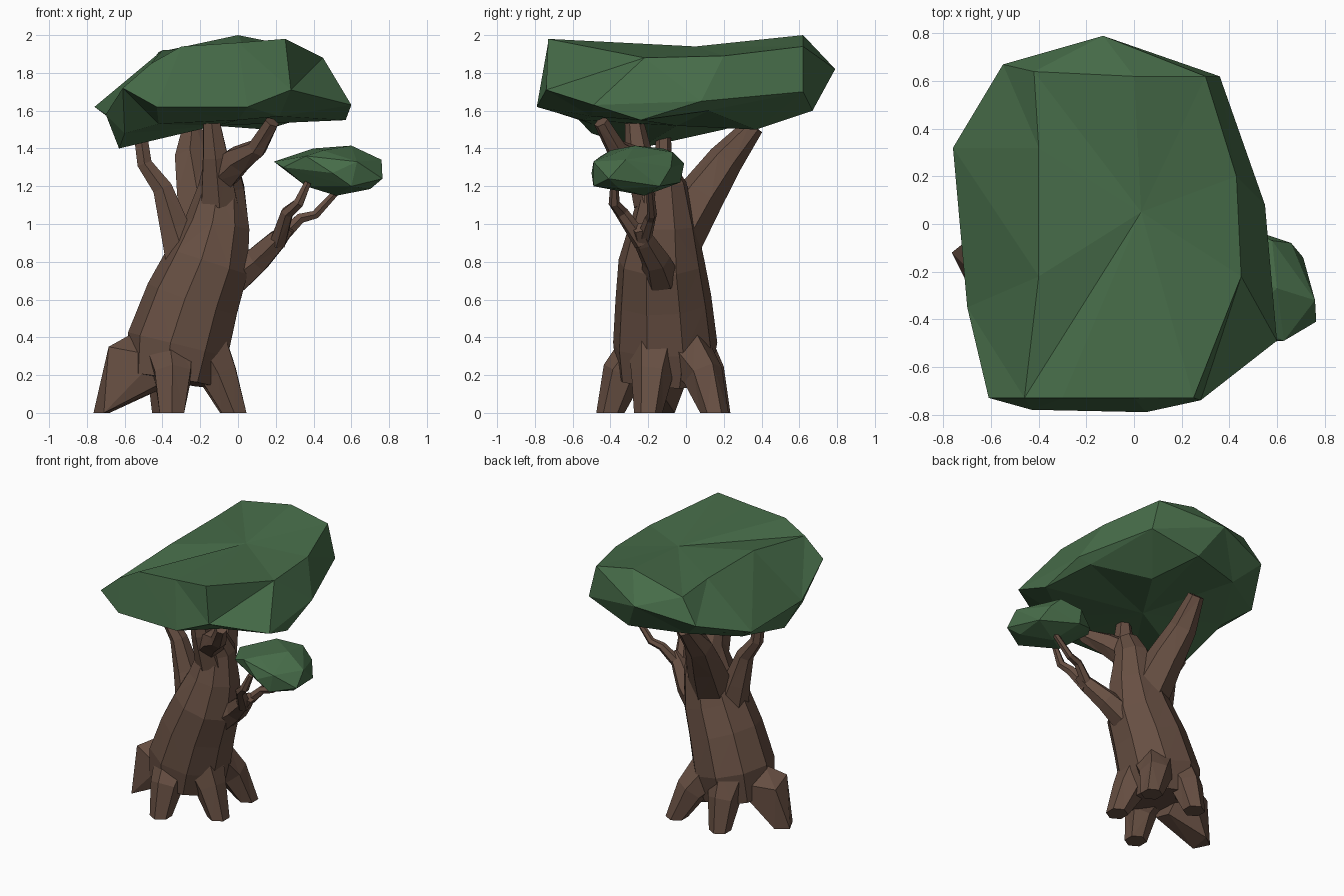
import bpy, bmesh, math
from mathutils import Vector


def material(name, rgb):
    m = bpy.data.materials.new(name)
    m.diffuse_color = (*rgb, 1)
    return m


BARK = material("bark brown", (0.135, 0.078, 0.055))
LEAF = material("leaf green", (0.062, 0.15, 0.066))


def finish(bm, name, mat):
    bmesh.ops.recalc_face_normals(bm, faces=bm.faces)
    me = bpy.data.meshes.new(name)
    bm.to_mesh(me)
    bm.free()
    me.materials.append(mat)
    ob = bpy.data.objects.new(name, me)
    bpy.context.collection.objects.link(ob)
    return ob


def bridge(bm, rings):
    for a, b in zip(rings, rings[1:]):
        n = len(a)
        for i in range(n):
            j = (i + 1) % n
            bm.faces.new((a[i], a[j], b[j], b[i]))


def hull(name, points, mat):
    """Faceted convex lump around the points."""
    bm = bmesh.new()
    for p in points:
        bm.verts.new(p)
    bmesh.ops.convex_hull(bm, input=bm.verts)
    return finish(bm, name, mat)


def limb(name, path, sides=6):
    """Faceted tapering tube through (x, y, z, radius) points, cut flat at the ground."""
    bm = bmesh.new()
    pts = [Vector(p[:3]) for p in path]
    rings = []
    for k, p in enumerate(pts):
        t = (pts[min(k + 1, len(pts) - 1)] - pts[max(k - 1, 0)]).normalized()
        if k == len(pts) - 1 and p.z == 0:
            t = Vector((0, 0, -1))
        u = Vector((0, 1, 0)).cross(t)
        if u.length < 0.4:
            u = Vector((1, 0, 0)).cross(t)
        u.normalize()
        # keep the same starting side on every ring
        if u.x < 0:
            u = -u
        v = t.cross(u)
        ring = []
        for i in range(sides):
            a = 2 * math.pi * (i + 0.5) / sides
            ring.append(bm.verts.new(p + (u * math.cos(a) + v * math.sin(a)) * path[k][3]))
        rings.append(ring)
    bridge(bm, rings)
    bm.faces.new(rings[0])
    bm.faces.new(rings[-1])
    bmesh.ops.triangulate(bm, faces=[f for f in bm.faces if len(f.verts) == 4])
    return finish(bm, name, BARK)


# Leaning trunk
trunk = limb("trunk", [(-0.34, -0.12, 0.17, 0.25), (-0.31, -0.11, 0.36, 0.28),
                       (-0.235, -0.12, 0.6, 0.257), (-0.155, -0.13, 0.8, 0.23),
                       (-0.105, -0.12, 1.0, 0.178), (-0.085, -0.12, 1.2, 0.125),
                       (-0.09, -0.18, 1.33, 0.09)], 9)
parts = []

# Roots: one broad buttress on the left, four narrower ones around the trunk
parts.append(hull("left_root", [
    (-0.685, -0.2, 0.35), (-0.69, -0.06, 0.29), (-0.56, -0.12, 0.42), (-0.42, -0.31, 0.3),
    (-0.42, 0.06, 0.32), (-0.42, -0.14, 0.12), (-0.42, -0.27, 0.15), (-0.765, -0.12, 0.0),
    (-0.71, -0.23, 0.0), (-0.68, -0.06, 0.0)], BARK))
for name, a, b, c in (
        ("front_root", (-0.36, -0.2), (-0.345, -0.34), (-0.35, -0.4)),
        ("right_root", (-0.18, -0.16), (-0.10, -0.18), (-0.02, -0.2)),
        ("right_back_root", (-0.2, -0.02), (-0.11, 0.09), (-0.03, 0.15)),
        ("back_root", (-0.37, 0.0), (-0.38, 0.1), (-0.39, 0.16))):
    parts.append(limb(name, [(*a, 0.34, 0.15), (*b, 0.2, 0.11), (*c, 0.0, 0.075)]))

# Branches holding the big crown
parts.append(limb("left_branch", [
    (-0.26, -0.13, 0.75, 0.13), (-0.335, -0.12, 0.98, 0.09), (-0.4, -0.12, 1.19, 0.06),
    (-0.495, -0.12, 1.32, 0.045), (-0.52, -0.12, 1.5, 0.04)]))
parts.append(limb("back_branch", [
    (-0.17, -0.05, 0.94, 0.15), (-0.21, 0.08, 1.15, 0.125), (-0.25, 0.21, 1.34, 0.095),
    (-0.24, 0.36, 1.52, 0.055)]))
parts.append(limb("middle_branch", [
    (-0.1, -0.17, 1.12, 0.11), (-0.12, -0.25, 1.36, 0.075), (-0.145, -0.28, 1.58, 0.045)]))
parts.append(limb("front_branch", [
    (-0.09, -0.2, 1.26, 0.1), (0.0, -0.28, 1.34, 0.08), (0.1, -0.37, 1.4, 0.055),
    (0.18, -0.45, 1.54, 0.04)]))

# Side branch with a fork under the small crown
parts.append(limb("side_branch", [
    (-0.02, -0.13, 0.72, 0.1), (0.1, -0.16, 0.81, 0.078), (0.2, -0.22, 0.91, 0.06),
    (0.27, -0.25, 0.98, 0.035)]))
parts.append(limb("front_twig", [
    (0.21, -0.23, 0.9, 0.048), (0.26, -0.34, 1.06, 0.036), (0.32, -0.38, 1.11, 0.03),
    (0.37, -0.38, 1.22, 0.02)]))
parts.append(limb("back_twig", [
    (0.23, -0.22, 0.93, 0.04), (0.33, -0.19, 1.03, 0.03), (0.41, -0.18, 1.05, 0.026),
    (0.53, -0.19, 1.18, 0.02)]))

# Weld roots and branches into the trunk as one skin
for part in parts:
    mod = trunk.modifiers.new(part.name, 'BOOLEAN')
    mod.operation = 'UNION'
    mod.solver = 'EXACT'
    mod.object = part
skin = bpy.data.meshes.new_from_object(trunk.evaluated_get(bpy.context.evaluated_depsgraph_get()))
trunk.modifiers.clear()
trunk.data = skin
for part in parts:
    bpy.data.objects.remove(part)

# Big crown: lower, widest and upper outlines, closed by fans
lower = [(-0.42, -0.5, 1.53), (0.0, -0.55, 1.55), (0.22, -0.5, 1.57), (0.57, -0.24, 1.55),
         (0.48, 0.12, 1.6), (0.15, 0.37, 1.5), (0.0, 0.67, 1.6), (-0.4, 0.55, 1.6),
         (-0.6, 0.2, 1.5), (-0.63, -0.25, 1.4), (-0.6, -0.5, 1.48)]
widest = [(-0.43, -0.78, 1.62), (0.05, -0.79, 1.62), (0.28, -0.74, 1.71), (0.6, -0.49, 1.63),
          (0.55, 0.08, 1.65), (0.36, 0.62, 1.7), (-0.13, 0.79, 1.82), (-0.55, 0.67, 1.74),
          (-0.76, 0.32, 1.62), (-0.7, -0.35, 1.58), (-0.61, -0.73, 1.72)]
upper = [(-0.3, -0.73, 1.94), (0.0, -0.73, 1.96), (0.25, -0.73, 1.98), (0.45, -0.22, 1.88),
         (0.43, 0.2, 1.89), (0.3, 0.62, 1.94), (0.0, 0.62, 2.0), (-0.42, 0.64, 1.91),
         (-0.4, 0.32, 1.92), (-0.4, -0.22, 1.92), (-0.46, -0.73, 1.85)]
bm = bmesh.new()
rings = [[bm.verts.new(p) for p in r] for r in (lower, widest, upper)]
bridge(bm, rings)
for ring, tip in ((rings[0], (-0.12, -0.05, 1.52)), (rings[2], (0.03, 0.05, 1.94))):
    c = bm.verts.new(tip)
    for i, v in enumerate(ring):
        bm.faces.new((v, ring[(i + 1) % len(ring)], c))
bmesh.ops.triangulate(bm, faces=[f for f in bm.faces if len(f.verts) == 4])
finish(bm, "big_crown", LEAF)

# Small crown
hull("small_crown", [
    (0.19, -0.25, 1.33), (0.36, -0.45, 1.36), (0.45, -0.4, 1.39), (0.6, -0.27, 1.415),
    (0.4, -0.12, 1.4), (0.58, -0.07, 1.38), (0.45, -0.01, 1.32), (0.66, -0.08, 1.3),
    (0.71, -0.14, 1.2), (0.76, -0.32, 1.34), (0.765, -0.41, 1.24), (0.63, -0.49, 1.33),
    (0.5, -0.5, 1.27), (0.6, -0.49, 1.2), (0.52, -0.22, 1.15), (0.36, -0.35, 1.2),
    (0.45, -0.03, 1.22), (0.3, -0.1, 1.27), (0.7, -0.35, 1.185), (0.24, -0.38, 1.3)], LEAF)
